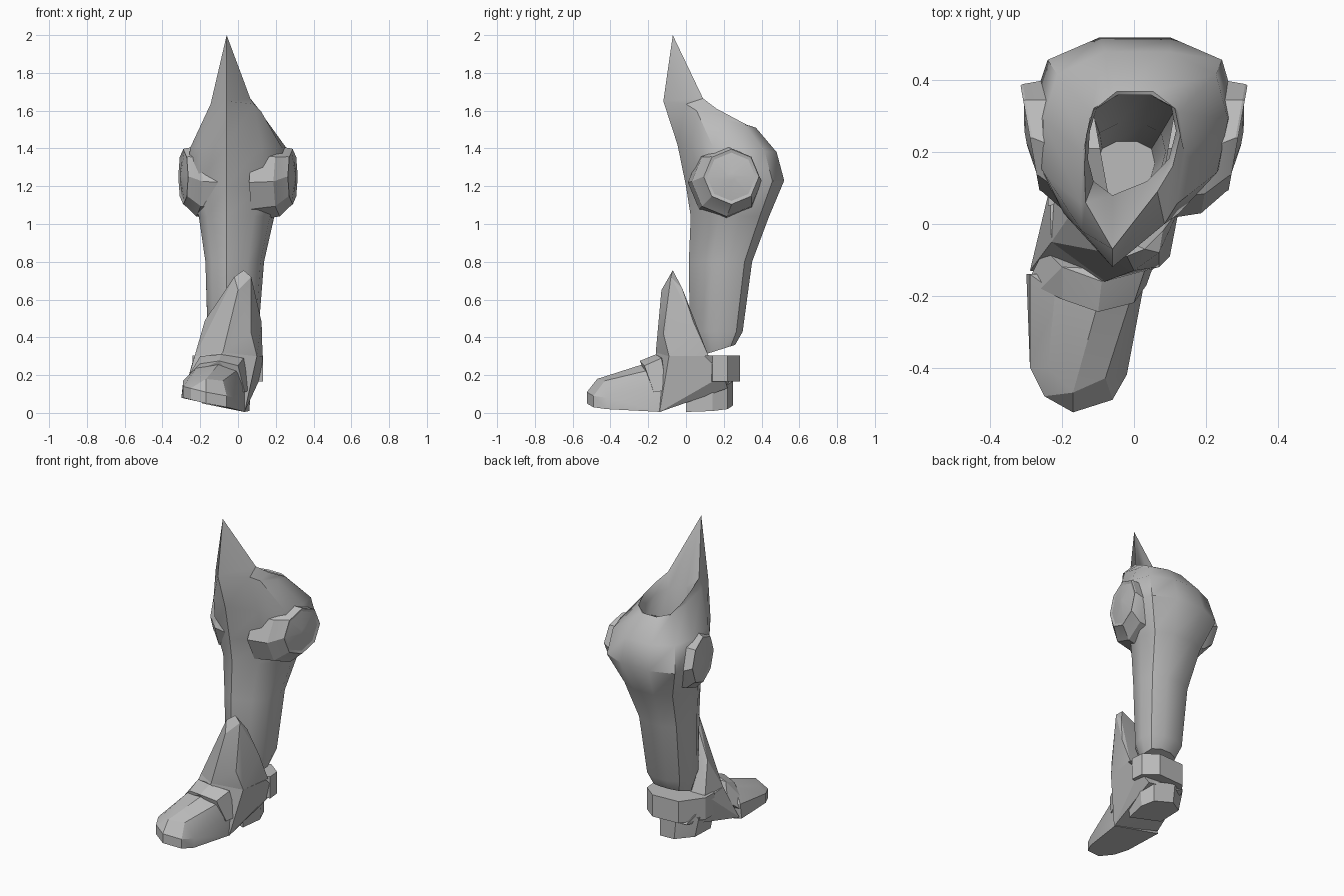
import bpy, bmesh, math
from mathutils import Vector

cube = bpy.data.objects.get("Cube")
if cube:
    bpy.data.objects.remove(cube)

steel = bpy.data.materials.new("plain_grey")
steel.use_nodes = True
grey = (.5, .5, .5, 1)
steel.diffuse_color = grey
steel.node_tree.nodes["Principled BSDF"].inputs["Base Color"].default_value = grey


def finish(name, bm, angle):
    """Turn a bmesh into a named, shaded object."""
    bmesh.ops.recalc_face_normals(bm, faces=bm.faces)
    mesh = bpy.data.meshes.new(name)
    bm.to_mesh(mesh)
    bm.free()
    mesh.materials.append(steel)
    part = bpy.data.objects.new(name, mesh)
    bpy.context.collection.objects.link(part)
    bpy.ops.object.select_all(action='DESELECT')
    part.select_set(True)
    bpy.context.view_layer.objects.active = part
    bpy.ops.object.shade_smooth_by_angle(angle=math.radians(angle))
    return part


def loft(name, rings, angle):
    """Skin a stack of equal rings and cap both ends."""
    bm = bmesh.new()
    loops = [[bm.verts.new(p) for p in ring] for ring in rings]
    for low, high in zip(loops, loops[1:]):
        for i in range(len(low)):
            j = (i + 1) % len(low)
            bm.faces.new((low[i], low[j], high[j], high[i]))
    bm.faces.new(loops[0])
    bm.faces.new(loops[-1])
    return finish(name, bm, angle)


def hull(name, points):
    """Chunky faceted part wrapped around a few corner points."""
    bm = bmesh.new()
    for point in points:
        bm.verts.new(point)
    result = bmesh.ops.convex_hull(bm, input=bm.verts)
    unused = {v for v in result["geom_interior"] if isinstance(v, bmesh.types.BMVert)}
    bmesh.ops.delete(bm, geom=list(unused), context='VERTS')
    bmesh.ops.dissolve_limit(bm, angle_limit=math.radians(4), verts=bm.verts, edges=bm.edges)
    return finish(name, bm, 20)


# Greave cross-section: shallow ridge in front, flat calf behind
half = [(0, 0), (.62, .14), (.94, .36), (1, .64), (.86, .88), (.35, 1)]
section = half + [(-u, v) for u, v in reversed(half[1:])]
ridge_x = -.06


def greave_ring(left, right, front, back, z_front, z_back):
    middle, width = (left + right) / 2, (right - left) / 2
    ring = []
    for u, v in section:
        x = middle + u * width + (ridge_x - middle) * (1 - v) ** 3
        y = front + v * (back - front)
        z = z_front + v * (z_back - z_front)
        ring.append(Vector((x, y, z)))
    return ring


outside = [
    greave_ring(-.13, .08, .07, .26, .3, .36),
    greave_ring(-.16, .11, .02, .3, .43, .43),
    greave_ring(-.17, .14, .015, .35, .8, .8),
    greave_ring(-.205, .195, .025, .44, 1.04, 1.04),
    greave_ring(-.28, .285, 0, .52, 1.2, 1.23),
    greave_ring(-.25, .265, -.045, .48, 1.42, 1.38),
    greave_ring(-.14, .145, -.12, .37, 1.65, 1.51),
]
# The rim rises to a broad spike in front, then the socket drops inside
rim = greave_ring(-.13, .132, .05, .36, 1.67, 1.505)
rim[0] = Vector((ridge_x, -.07, 2))
rim[1] = Vector((.065, .09, 1.665))
rim[-1] = Vector((-.135, .06, 1.665))
outside[-1][1] = Vector((.085, 0, 1.635))
outside[-1][-1] = Vector((-.145, -.02, 1.635))
socket = [
    greave_ring(-.12, .12, .08, .36, 1.6, 1.44),
    greave_ring(-.15, .15, .08, .38, 1.25, 1.25),
    greave_ring(-.11, .09, .06, .28, .9, .9),
    greave_ring(-.1, .06, .06, .23, .45, .45),
]
loft("greave_with_spike", outside + [rim] + socket, 38)

# Octagonal knee bosses on both sides, turned slightly forward
boss_steps = [(.1, .2, .03), (.225, .185, .025), (.283, .15, 0), (.29, .146, 0), (.285, .128, 0), (.302, .02, 0)]
for side, name in ((1, "left_knee_boss"), (-1, "right_knee_boss")):
    rings = []
    for reach, radius, drop in boss_steps:
        ring = []
        for i in range(8):
            a = math.tau * i / 8
            dy = radius * math.cos(a) - drop
            ring.append((side * (reach + .18 * dy), .24 + dy, 1.25 - drop + radius * math.sin(a)))
        rings.append(ring)
    loft(name, rings, 25)

# Toe: sole outline, raised welt and rounded upper
sole = [(-.29, -.4, .08), (-.25, -.48, .07), (-.17, -.525, .05), (-.06, -.49, .03), (-.02, -.42, .02)]
welt = [(x, y, z + .06) for x, y, z in sole]
hull("toe", sole + welt + [
    (-.3, -.14, .08), (.035, -.13, .005), (-.29, -.14, .17), (.035, -.13, .15),
    (-.24, -.4, .18), (-.17, -.47, .18), (-.08, -.43, .17),
    (-.22, -.19, .24), (-.1, -.22, .26), (0, -.18, .23)])

# Raised strap across the instep
hull("instep_band", [
    (-.285, -.14, .14), (-.26, -.18, .2), (-.2, -.21, .26), (-.1, -.245, .275), (0, -.22, .25), (.035, -.17, .11),
    (-.25, -.07, .2), (-.2, -.12, .3), (-.09, -.16, .31), (.03, -.13, .29), (.06, -.1, .12)])

# Middle of the boot, arched up towards the heel
hull("boot_body", [
    (-.29, -.13, .09), (.035, -.14, .005), (.06, 0, .075), (-.22, .02, .13), (.07, .22, .13), (-.17, .24, .15),
    (-.23, -.05, .3), (-.08, -.16, .32), (.1, -.09, .3), (.13, .1, .3), (.125, .2, .2), (-.2, .2, .2), (-.235, .1, .29)])

# Pointed flap in front of the shin
hull("shin_flap", [
    (.03, -.07, .755), (-.02, -.09, .72), (.07, -.08, .72), (0, -.13, .65), (.08, -.02, .66), (-.06, -.03, .66),
    (-.175, .03, .49), (.125, .04, .48), (-.1, -.12, .42), (.07, -.12, .42),
    (-.23, -.05, .3), (-.08, -.16, .32), (.1, -.09, .3), (.13, .12, .3), (-.22, .12, .3)])

# Cuff round the back of the ankle
cuff = [(-.24, .05), (-.238, .14), (-.14, .275), (.04, .285), (.125, .22), (.132, .14)]
hull("ankle_cuff", [(x, y, z) for x, y in cuff for z in (.165, .305)])

# Tilted heel block
heel = [(-.19, .02, .05), (.035, 0, .005), (.06, .14, .01), (.03, .22, .02), (-.09, .25, .04), (-.19, .18, .055)]
hull("heel", heel + [(x * 1.15, y, z + .13) for x, y, z in heel])
